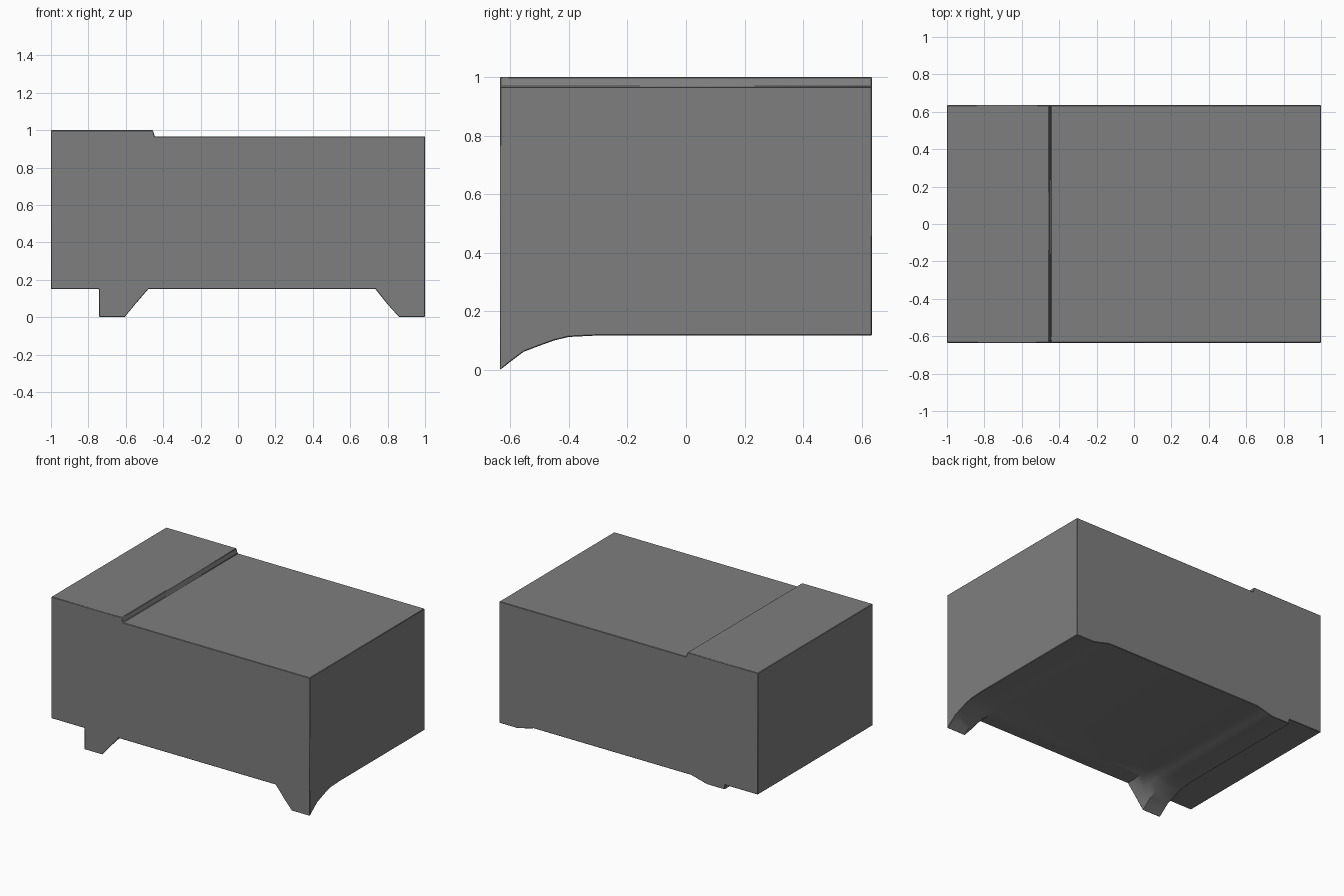
import bpy, bmesh, math

if "Cube" in bpy.data.objects:
    bpy.data.objects.remove(bpy.data.objects["Cube"])

HALF_Y = 0.635
TOP, RAISED, BASE = 0.967, 1.0, 0.15

# Runner height along the depth: pointed front feet fading into low rails
STATIONS = [(-HALF_Y, 0.0), (-0.60, 0.028), (-0.555, 0.062), (-0.50, 0.083),
            (-0.45, 0.101), (-0.40, 0.113), (-0.30, 0.118), (HALF_Y, 0.118)]


def section(foot_z):
    """Front outline (x, z) with both runners reaching down to foot_z."""
    mid = BASE - (BASE - foot_z) * 0.55
    return [(-1, RAISED), (-1, BASE), (-0.744, BASE), (-0.744, foot_z),
            (-0.605, foot_z), (-0.55, mid), (-0.48, BASE),
            (0.735, BASE), (0.80, mid), (0.86, foot_z), (1, foot_z),
            (1, TOP), (-0.445, TOP), (-0.455, RAISED)]


def loft(name, rings):
    bm = bmesh.new()
    loops = [[bm.verts.new(p) for p in ring] for ring in rings]
    n = len(loops[0])
    for a, b in zip(loops, loops[1:]):
        for i in range(n):
            j = (i + 1) % n
            bm.faces.new((a[i], a[j], b[j], b[i]))
    bm.faces.new(loops[0])
    bm.faces.new(loops[-1])
    bmesh.ops.recalc_face_normals(bm, faces=bm.faces)
    mesh = bpy.data.meshes.new(name)
    bm.to_mesh(mesh)
    bm.free()
    obj = bpy.data.objects.new(name, mesh)
    bpy.context.collection.objects.link(obj)
    return obj


# Box body with stepped top and two runners underneath
body = loft("box_body", [[(x, y, z) for x, z in section(f)] for y, f in STATIONS])

# Dark grey surface
dark = bpy.data.materials.new("dark_grey")
dark.diffuse_color = (0.21, 0.21, 0.21, 1)
dark.use_nodes = True
dark.node_tree.nodes["Principled BSDF"].inputs["Base Color"].default_value = dark.diffuse_color
body.data.materials.append(dark)

# Slightly softened outer edges
bevel = body.modifiers.new("soft_edges", 'BEVEL')
bevel.width = 0.003
bevel.segments = 1
bevel.limit_method = 'ANGLE'
bevel.angle_limit = math.radians(60)

bpy.context.view_layer.objects.active = body
body.select_set(True)
bpy.ops.object.shade_smooth_by_angle(angle=math.radians(30))
